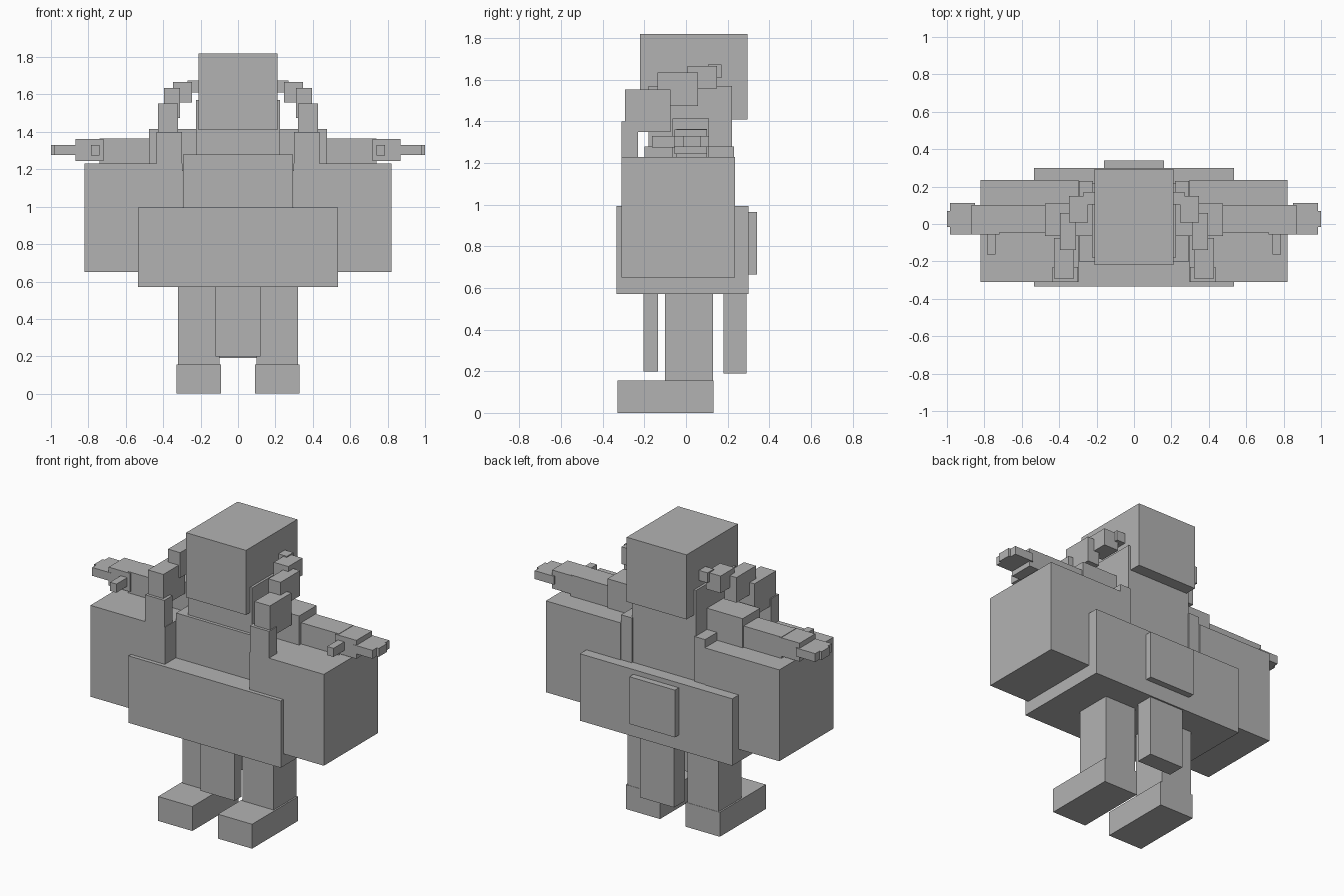
import bpy

cube = bpy.data.objects.get("Cube")
if cube:
    bpy.data.objects.remove(cube, do_unlink=True)

grey = bpy.data.materials.new("plain_grey")
grey.use_nodes = True
colour = (0.45, 0.45, 0.45, 1)
grey.diffuse_color = colour
grey.node_tree.nodes["Principled BSDF"].inputs["Base Color"].default_value = colour


def box(name, x, y, z):
    """Flat-sided box from (min, max) ranges."""
    spans = (x, y, z)
    bpy.ops.mesh.primitive_cube_add(size=1, location=[(a + b) / 2 for a, b in spans])
    ob = bpy.context.object
    ob.name = name
    ob.scale = [b - a for a, b in spans]
    bpy.ops.object.transform_apply(location=False, rotation=False, scale=True)
    ob.data.materials.append(grey)
    return ob


def pair(name, x, y, z):
    """The same box on both sides of the body."""
    box("left_" + name, x, y, z)
    box("right_" + name, (-x[1], -x[0]), y, z)


def centred(name, half, y, z):
    box(name, (-half, half), y, z)


# Head and body
centred("head", 0.21, (-0.22, 0.295), (1.41, 1.82))
centred("torso", 0.225, (-0.18, 0.22), (0.7, 1.57))
centred("chest", 0.295, (-0.20, -0.06), (0.7, 1.28))
pair("back_strap", (0.22, 0.295), (0.11, 0.23), (0.7, 1.28))

# Belt with back plate and hanging flaps
centred("belt", 0.535, (-0.335, 0.30), (0.57, 0.995))
centred("back_plate", 0.16, (0.29, 0.34), (0.665, 0.965))
centred("front_flap", 0.12, (-0.205, -0.135), (0.20, 0.58))
centred("back_flap", 0.12, (0.18, 0.29), (0.19, 0.58))

# Large side bags
pair("side_bag", (0.297, 0.82), (-0.31, 0.235), (0.65, 1.23))

# Legs and feet
pair("leg", (0.10, 0.32), (-0.10, 0.13), (0.15, 0.58))
pair("foot", (0.09, 0.33), (-0.33, 0.132), (0, 0.155))

# Outstretched arms and hands
pair("shoulder", (0.22, 0.475), (-0.065, 0.11), (1.19, 1.415))
pair("arm", (0.47, 0.74), (-0.045, 0.10), (1.228, 1.365))
pair("hand", (0.72, 0.87), (-0.055, 0.102), (1.245, 1.362))
pair("thumb", (0.74, 0.785), (-0.163, -0.05), (1.275, 1.33))
for i, tip in enumerate((0.985, 1.0, 1.0, 0.985)):
    y = -0.057 + i * 0.042
    pair("finger", (0.85, tip), (y, y + 0.042), (1.277, 1.33))

# Segmented hoses rising from the bags to the head
hose = [
    ((0.30, 0.435), (-0.31, -0.23), (1.19, 1.40)),
    ((0.32, 0.428), (-0.292, -0.075), (1.35, 1.553)),
    ((0.31, 0.395), (-0.138, 0.058), (1.475, 1.635)),
    ((0.245, 0.348), (0.008, 0.15), (1.558, 1.667)),
    ((0.20, 0.27), (0.105, 0.17), (1.61, 1.674)),
]
for spans in hose:
    pair("hose_segment", *spans)
